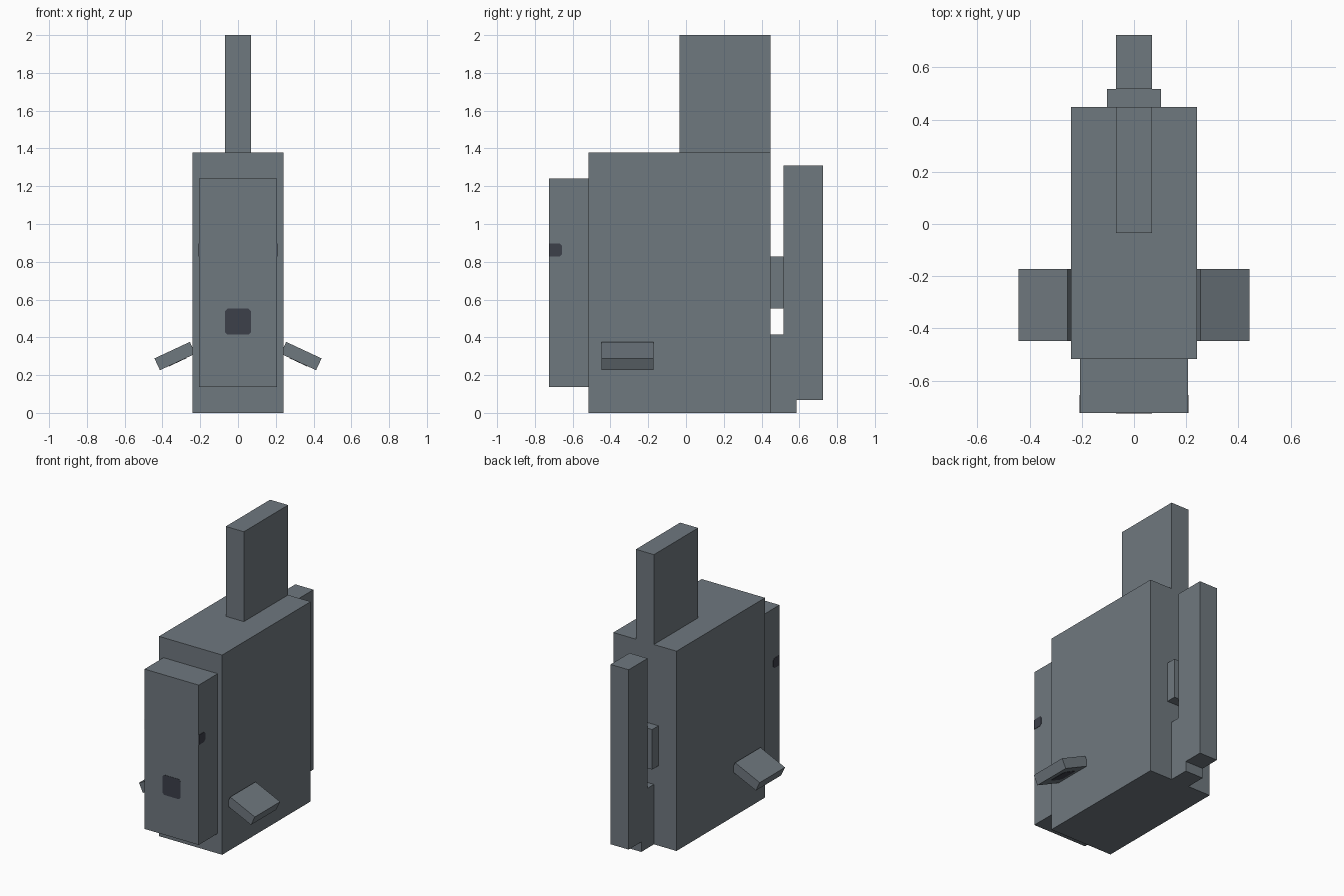
import bpy, bmesh, math
from mathutils import Matrix, Vector

old = bpy.data.objects.get("Cube")
if old:
    bpy.data.objects.remove(old, do_unlink=True)

U = 2 / 29  # the model sits on a grid of 29 units in height


def material(name, rgb):
    m = bpy.data.materials.new(name)
    m.use_nodes = True
    m.diffuse_color = (*rgb, 1)
    m.node_tree.nodes["Principled BSDF"].inputs["Base Color"].default_value = (*rgb, 1)
    return m


grey = material("slate grey", (0.159, 0.188, 0.212))
dark = material("dark port", (0.045, 0.050, 0.068))


def finish(name, bm, mat):
    bmesh.ops.recalc_face_normals(bm, faces=bm.faces)
    mesh = bpy.data.meshes.new(name)
    bm.to_mesh(mesh)
    bm.free()
    mesh.materials.append(mat)
    obj = bpy.data.objects.new(name, mesh)
    bpy.context.collection.objects.link(obj)
    return obj


def box(name, width, y0, y1, z0, z1):
    """Box centred on x = 0, in grid units."""
    bm = bmesh.new()
    bmesh.ops.create_cube(bm, size=1)
    place = Matrix.Translation((0, (y0 + y1) / 2 * U, (z0 + z1) / 2 * U))
    size = Matrix.Diagonal((width * U, (y1 - y0) * U, (z1 - z0) * U, 1))
    bmesh.ops.transform(bm, matrix=place @ size, verts=bm.verts)
    return finish(name, bm, grey)


def port(name, width, height, matrix, square_low=False):
    """Thin plate with clipped corners, facing local +z."""
    a, b, c = width * U / 2, height * U / 2, 0.013
    d = 0 if square_low else c
    points = [(a - c, b), (c - a, b), (-a, b - c), (-a, d - b), (d - a, -b),
              (a - d, -b), (a, d - b), (a, b - c)]
    points = list(dict.fromkeys(points))
    bm = bmesh.new()
    face = bm.faces.new([bm.verts.new((x, y, -0.003)) for x, y in points])
    new = bmesh.ops.extrude_face_region(bm, geom=[face])["geom"]
    bmesh.ops.translate(bm, vec=Vector((0, 0, 0.005)),
                        verts=[v for v in new if isinstance(v, bmesh.types.BMVert)])
    bmesh.ops.transform(bm, matrix=matrix, verts=bm.verts)
    return finish(name, bm, dark)


# Hull, front block and top fin
box("hull", 7, -7.5, 6.5, 0, 20)
box("front_block", 6, -10.5, -7.5, 2, 18)
box("top_fin", 2, -0.5, 6.5, 20, 29)

# Rear plate with its two mounts
box("rear_plate", 2, 7.5, 10.5, 1, 19)
box("rear_middle_mount", 3, 6.5, 7.5, 8, 12)
box("rear_lower_mount", 2, 6.5, 8.5, 0, 6)

# Front port
port("front_port", 2, 2,
     Matrix.Translation((0, -10.5 * U, 7 * U)) @ Matrix.Rotation(math.pi / 2, 4, 'X'))

# Drooping side fins and side ports
for side, label in ((1, "left"), (-1, "right")):
    tilt = (Matrix.Translation((side * 0.334, -4.5 * U, 0.301))
            @ Matrix.Rotation(side * math.radians(25), 4, 'Y'))
    fin = box(label + "_fin", 3, -2, 2, -0.5, 0.5)
    fin.data.transform(tilt)
    port(label + "_fin_port", 1.5, 2,
         tilt @ Matrix.Translation((0, 0, -U / 2)) @ Matrix.Rotation(math.pi, 4, 'X'))
    port(label + "_side_port", 1, 1,
         Matrix.Translation((side * 3 * U, -10 * U, 12.5 * U))
         @ Matrix.Rotation(side * math.pi / 2, 4, 'Y'), square_low=True)
